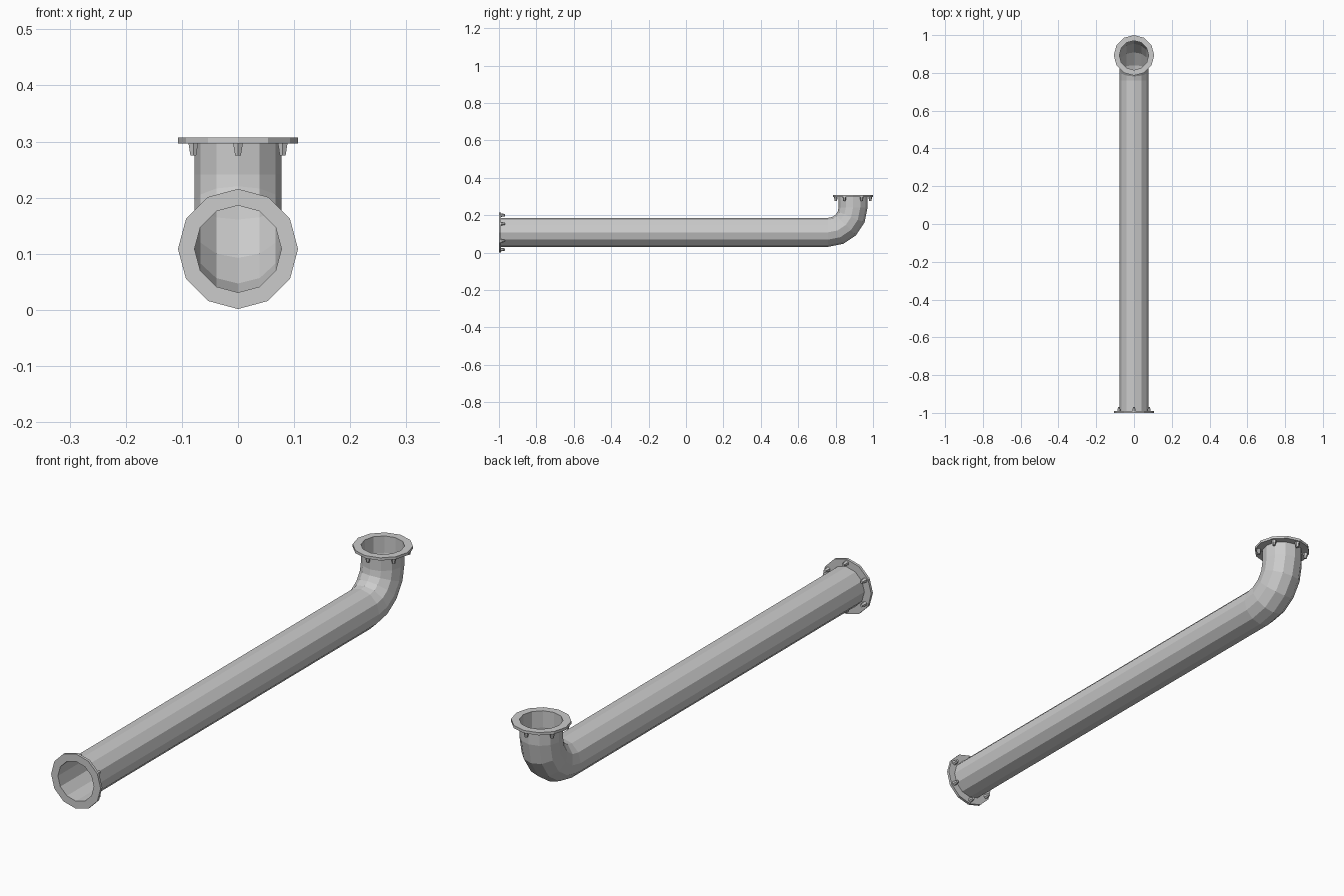
import bpy, bmesh
from math import sin, cos, pi, radians
from mathutils import Vector, Matrix

if "Cube" in bpy.data.objects:
    bpy.data.objects.remove(bpy.data.objects["Cube"])

SIDES = 12
PIPE_R, FLANGE_R, FLANGE_T = 0.0775, 0.107, 0.0105
CZ, TOP_Y, TOP_Z, BEND = 0.1085, 0.893, 0.307, 0.133


def frame(a):
    """Tangent and normal of the path in the YZ plane at angle a."""
    return Vector((0, cos(a), sin(a))), Vector((0, -sin(a), cos(a)))


def finish(bm, name):
    bmesh.ops.recalc_face_normals(bm, faces=bm.faces)
    me = bpy.data.meshes.new(name)
    bm.to_mesh(me)
    bm.free()
    ob = bpy.data.objects.new(name, me)
    bpy.context.collection.objects.link(ob)
    return ob


def sweep(name, stations, closed=False):
    """Skin rings given as (centre, angle, radius)."""
    bm = bmesh.new()
    rings = []
    for c, a, r in stations:
        n = frame(a)[1]
        rings.append([bm.verts.new(Vector(c) + Vector((r * cos(t), 0, 0)) + n * r * sin(t))
                      for t in (2 * pi * i / SIDES for i in range(SIDES))])
    pairs = list(zip(rings, rings[1:]))
    if closed:
        pairs.append((rings[-1], rings[0]))
    for p, q in pairs:
        for i in range(SIDES):
            j = (i + 1) % SIDES
            bm.faces.new((p[i], p[j], q[j], q[i]))
    return finish(bm, name)


# Open pipe: straight run, four-segment elbow, short riser
path = [((0, -0.9995, CZ), 0, PIPE_R)]
for k in range(5):
    a = radians(22.5 * k)
    path.append(((0, TOP_Y - BEND + BEND * sin(a), CZ + BEND * (1 - cos(a))), a, PIPE_R))
path.append(((0, TOP_Y, TOP_Z - 0.0005), pi / 2, PIPE_R))
sweep("pipe", path)


# Flange ring with six tapered bolts on its pipe side
def flange(name, face, a, inward):
    face = Vector(face)
    t, n = frame(a)
    d = t * inward
    back = face + d * FLANGE_T
    sweep(name + "_flange", [(face, a, PIPE_R), (face, a, FLANGE_R),
                             (back, a, FLANGE_R), (back, a, PIPE_R)], closed=True)
    bm = bmesh.new()
    rot = d.to_track_quat('Z', 'Y').to_matrix().to_4x4()
    for i in range(6):
        th = pi / 2 + i * pi / 3
        c = back + (Vector((cos(th), 0, 0)) + n * sin(th)) * 0.092
        bmesh.ops.create_cone(bm, cap_ends=True, segments=6, radius1=0.010, radius2=0.006,
                              depth=0.022, matrix=Matrix.Translation(c + d * 0.010) @ rot)
    finish(bm, name + "_bolts")


flange("front", (0, -1, CZ), 0, 1)
flange("top", (0, TOP_Y, TOP_Z), pi / 2, -1)
